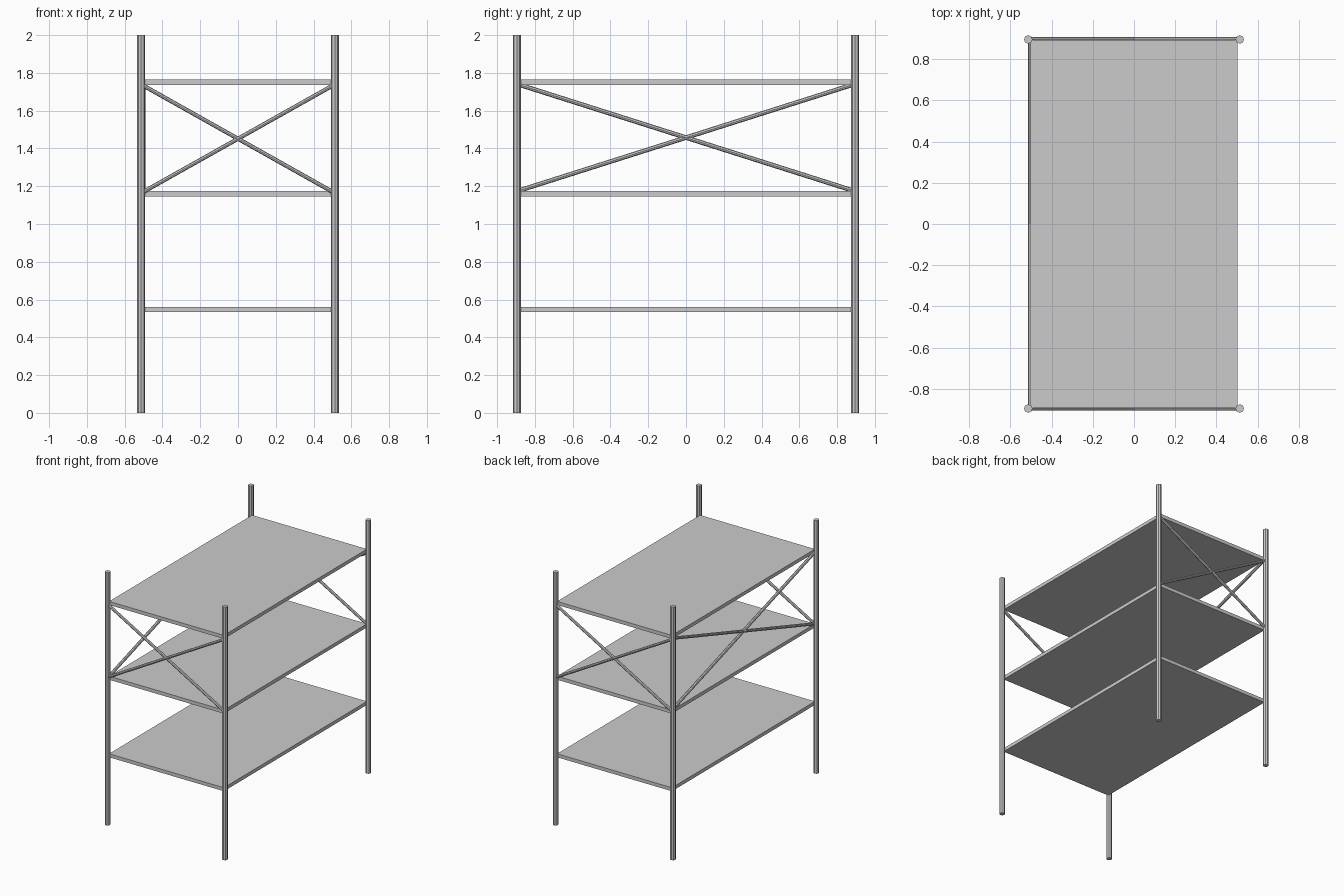
import bpy
from mathutils import Vector

if "Cube" in bpy.data.objects:
    bpy.data.objects.remove(bpy.data.objects["Cube"])

PX, PY = 0.513, 0.895      # post centres
LOW, HIGH = 1.175, 1.735   # brace end heights


def rod(name, a, b, radius, sides=8):
    a, b = Vector(a), Vector(b)
    d = b - a
    bpy.ops.mesh.primitive_cylinder_add(vertices=sides, radius=radius, depth=d.length,
                                        location=(a + b) / 2,
                                        rotation=d.to_track_quat('Z', 'Y').to_euler())
    bpy.context.object.name = name


def shelf(name, z):
    bpy.ops.mesh.primitive_cube_add(size=1, location=(0, 0, z))
    ob = bpy.context.object
    ob.name = name
    ob.scale = (1.004, 1.786, 0.028)


# Corner posts
for x in (-PX, PX):
    for y in (-PY, PY):
        rod("corner_post", (x, y, 0), (x, y, 2), 0.0205)

# Shelves
for name, z in (("lower_shelf", 0.547), ("middle_shelf", 1.16), ("upper_shelf", 1.751)):
    shelf(name, z)

# Crossed braces on the two short ends
for name, y in (("front_brace", -0.894), ("back_brace", 0.896)):
    for s in (-1, 1):
        rod(name, (-0.505 * s, y, LOW - 0.007), (0.505 * s, y, HIGH), 0.011)

# Crossed braces on the left side only
for s in (-1, 1):
    rod("left_brace", (-0.501, -0.89 * s, LOW), (-0.501, 0.89 * s, HIGH + 0.005), 0.012)
